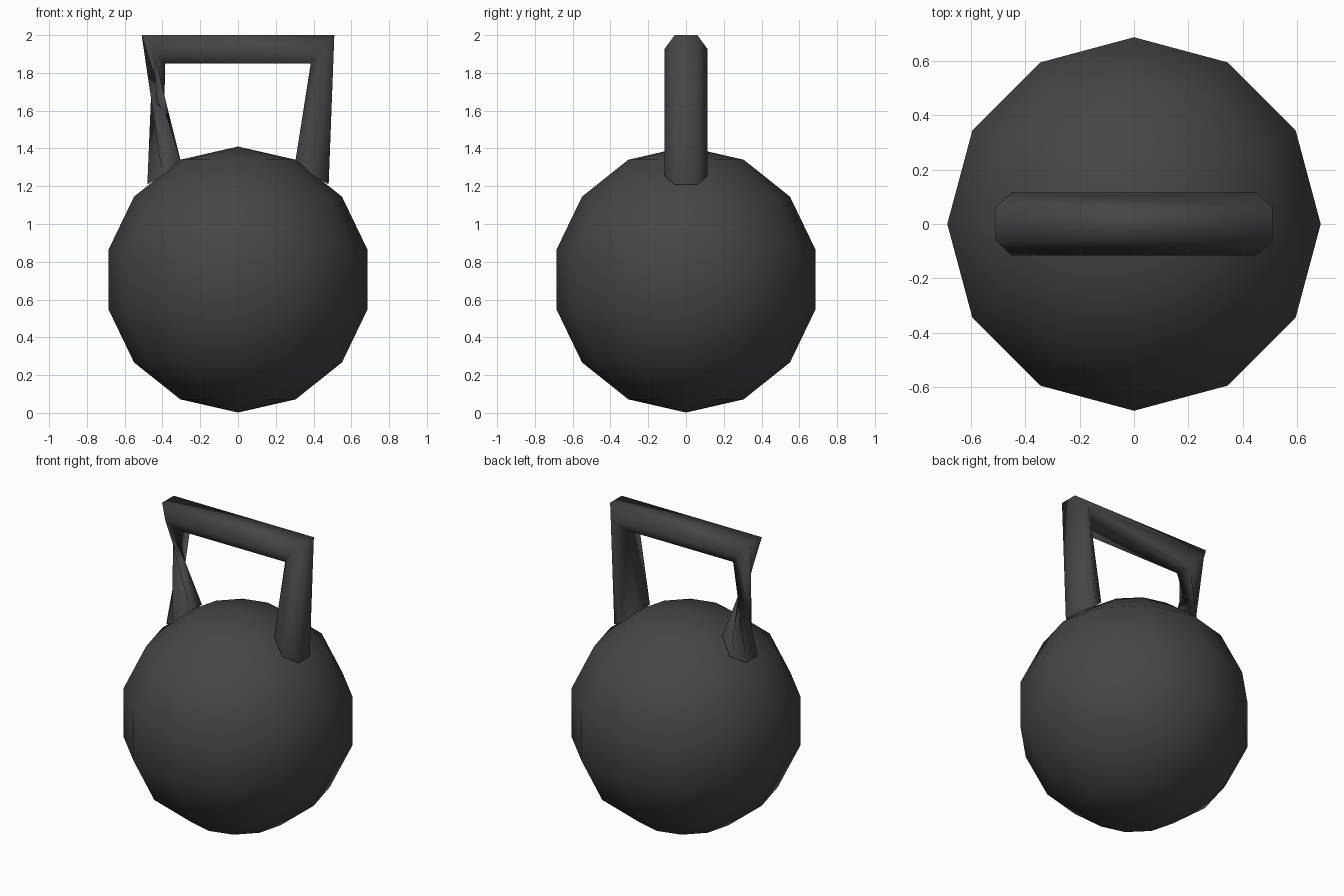
import bpy, bmesh

if "Cube" in bpy.data.objects:
    bpy.data.objects.remove(bpy.data.objects["Cube"])

dark = bpy.data.materials.new("dark_iron")
dark.diffuse_color = (0.06, 0.06, 0.065, 1)
dark.use_nodes = True
dark.node_tree.nodes["Principled BSDF"].inputs["Base Color"].default_value = dark.diffuse_color

# Weight ball: low-poly sphere, smooth shaded
bpy.ops.mesh.primitive_uv_sphere_add(segments=12, ring_count=7, radius=0.704,
                                     location=(0, 0, 0.706))
ball = bpy.context.object
ball.name = "weight_ball"
ball.data.materials.append(dark)
bpy.ops.object.shade_smooth()

# Handle: hexagonal tube with mitred corners
bm = bmesh.new()


def ring(side, outer, middle, inner):
    """Six vertices around the tube; each argument is an (x, z) pair."""
    pts = [(outer, .06), (middle, .115), (inner, .06),
           (inner, -.06), (middle, -.115), (outer, -.06)]
    return [bm.verts.new((side * p[0], y, p[1])) for p, y in pts]


def bridge(a, b, twist=0):
    """Join two rings; a twisted join is split along its inward diagonals."""
    for i in range(6):
        j = (i + 1) % 6
        p, q = b[(i + twist) % 6], b[(j + twist) % 6]
        if twist:
            bm.faces.new((a[i], a[j], p))
            bm.faces.new((a[j], q, p))
        else:
            bm.faces.new((a[i], a[j], q, p))


foot = ((.48, 1.21), (.40, 1.255), (.305, 1.34))
corner = ((.51, 2.0), (.45, 1.925), (.385, 1.85))
right_foot, right_corner = ring(1, *foot), ring(1, *corner)
left_foot, left_corner = ring(-1, *foot), ring(-1, *corner)

bridge(right_foot, right_corner)           # right leg
bridge(right_corner, left_corner)          # grip bar
bridge(left_corner, left_foot, twist=-2)   # left leg, twisted

bmesh.ops.recalc_face_normals(bm, faces=bm.faces)
mesh = bpy.data.meshes.new("handle")
bm.to_mesh(mesh)
bm.free()
mesh.materials.append(dark)
for f in mesh.polygons:
    f.use_smooth = True
handle = bpy.data.objects.new("handle", mesh)
bpy.context.collection.objects.link(handle)
